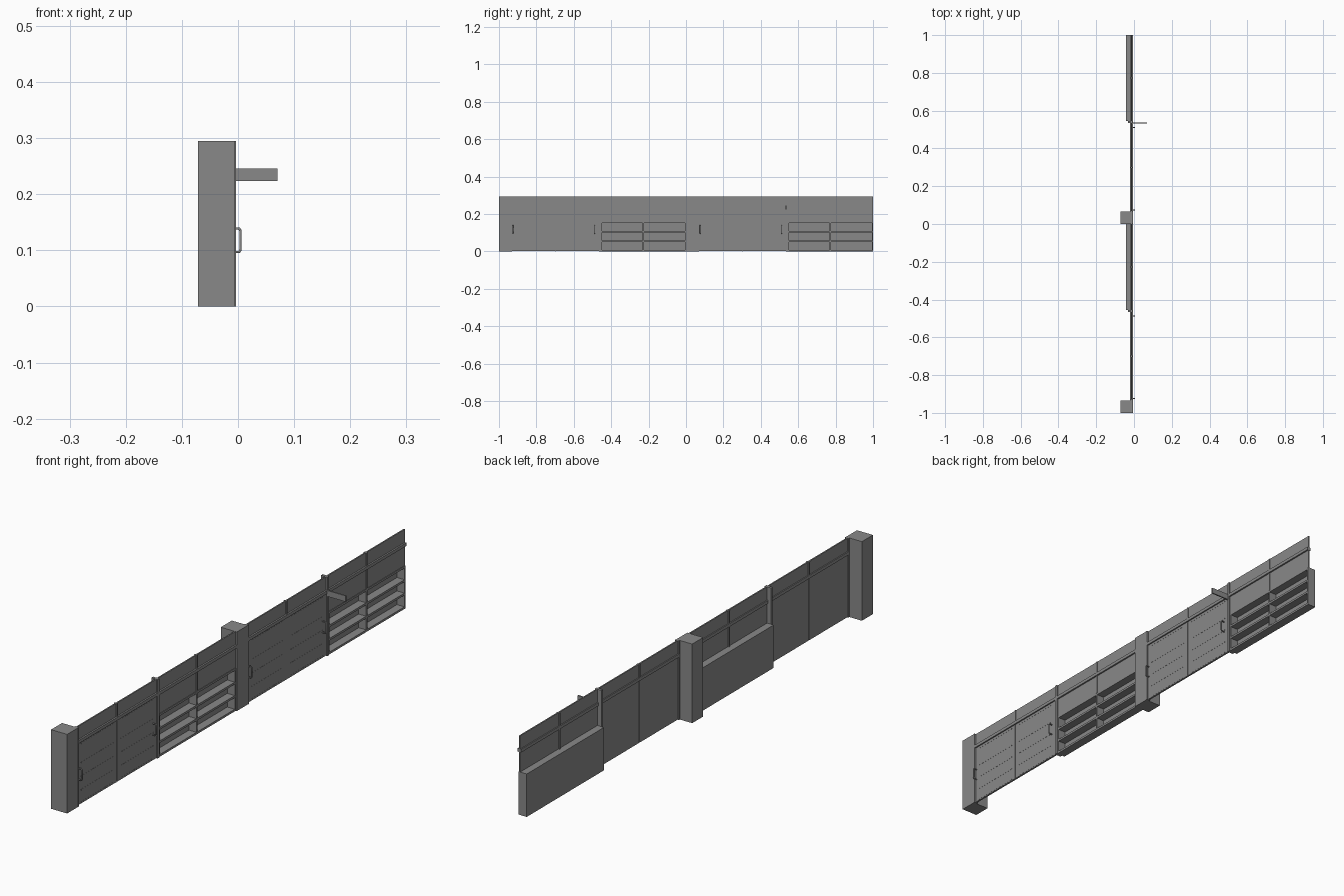
import bpy

cube = bpy.data.objects.get("Cube")
if cube:
    bpy.data.objects.remove(cube, do_unlink=True)

grey = bpy.data.materials.new("plain grey")
grey.use_nodes = True
colour = (0.25, 0.25, 0.25, 1)
grey.diffuse_color = colour
grey.node_tree.nodes["Principled BSDF"].inputs["Base Color"].default_value = colour


def box(name, x, y, z):
    """Box spanning the given (low, high) ranges."""
    bpy.ops.mesh.primitive_cube_add(size=1)
    ob = bpy.context.object
    ob.name = name
    spans = (x, y, z)
    ob.location = [(a + b) / 2 for a, b in spans]
    ob.scale = [b - a for a, b in spans]
    bpy.ops.object.transform_apply(location=True, scale=True)
    ob.data.materials.append(grey)
    return ob


def handle(name, y):
    """Upright pull handle swept along a bent path."""
    curve = bpy.data.curves.new(name, "CURVE")
    curve.dimensions = "3D"
    curve.bevel_depth = 0.0025
    curve.bevel_resolution = 1
    curve.use_fill_caps = True
    spline = curve.splines.new("POLY")
    path = [(-0.01, 0.097), (0.002, 0.097), (0.0045, 0.101),
            (0.0045, 0.135), (0.002, 0.139), (-0.01, 0.139)]
    spline.points.add(len(path) - 1)
    for point, (x, z) in zip(spline.points, path):
        point.co = (x, y, z, 1)
    curve.materials.append(grey)
    ob = bpy.data.objects.new(name, curve)
    bpy.context.collection.objects.link(ob)


TOP = 0.295
RAIL = (0.234, 0.246)
PANE = (-0.016, -0.011)
BAR = (-0.020, -0.008)
SHELF_TOP = 0.16


def shelf_unit(start, end):
    """Open-fronted display case, two columns by three rows."""
    depth = (-0.043, -0.009)
    box("shelf_back", (-0.043, -0.040), (start, end), (0, SHELF_TOP))
    for z in (0, 0.051, 0.101, 0.152):
        box("shelf_board", depth, (start, end), (z, z + 0.008))
    mid = (start + end) / 2
    for y in (start, mid - 0.004, end - 0.006):
        box("shelf_upright", depth, (y, y + 0.007 if y < end - 0.01 else end),
            (0, SHELF_TOP))


def door_pair(start, end):
    """Two door leaves with shallow trim and a handle on each outer edge."""
    mid = (start + end) / 2
    for a, b in ((start + 0.005, mid - 0.001), (mid + 0.001, end)):
        box("door_leaf", (-0.017, -0.010), (a, b), (0.002, RAIL[0]))
        for z in (0.005, 0.051, 0.101, 0.152, 0.224):
            box("door_trim", (-0.011, -0.0095), (a + 0.02, b - 0.02), (z, z + 0.004))
    box("door_seam", (-0.015, -0.012), (mid - 0.001, mid + 0.001), (0, RAIL[0]))
    box("door_jamb", (-0.020, -0.004), (start, start + 0.005), (0, TOP))
    handle("door_handle", start + 0.010)
    handle("door_handle", end - 0.023)


def upper_bay(start, end, low):
    """Panes above the given height, with a rail and a central bar."""
    mid = (start + end) / 2
    box("transom_pane", PANE, (start, end), (low, TOP))
    box("transom_rail", (-0.020, -0.005), (start, end), RAIL)
    box("transom_bar", BAR, (mid - 0.003, mid + 0.003), (low, TOP))


# Two repeated shopfront sections
for base in (-1, 0):
    pillar_end, post, end = base + 0.065, base + 0.535, base + 1
    box("pillar", (-0.071, -0.005), (base, pillar_end), (0, TOP))
    door_pair(pillar_end, post)
    upper_bay(pillar_end, post, RAIL[0])
    box("middle_post", (-0.032, -0.006), (post, post + 0.010), (0, TOP))
    shelf_unit(post + 0.010, end)
    upper_bay(post + 0.010, end, SHELF_TOP)

# Projecting blade sign on the second post
box("blade_sign", (-0.006, 0.070), (0.533, 0.538), (0.224, 0.246))
